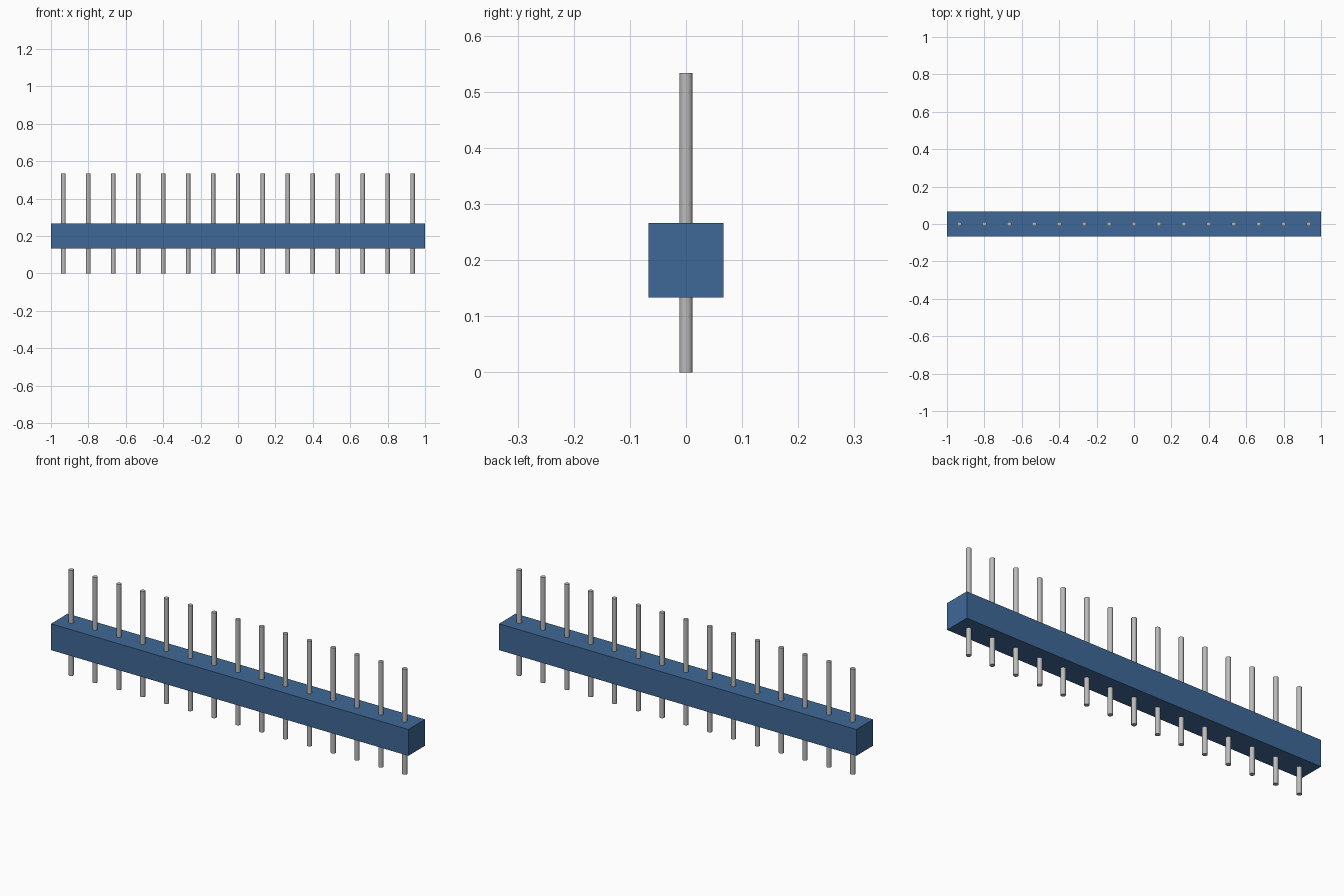
import bpy
import math

if "Cube" in bpy.data.objects:
    bpy.data.objects.remove(bpy.data.objects["Cube"], do_unlink=True)

PIN_COUNT = 15
PITCH = 2.0 / PIN_COUNT
PIN_HEIGHT = 4 * PITCH
PIN_RADIUS = 0.012


def make_material(name, rgb):
    mat = bpy.data.materials.new(name)
    mat.use_nodes = True
    color = (*rgb, 1.0)
    mat.diffuse_color = color
    mat.node_tree.nodes["Principled BSDF"].inputs["Base Color"].default_value = color
    return mat


blue = make_material("blue plastic", (0.05, 0.14, 0.31))
grey = make_material("grey metal", (0.5, 0.5, 0.5))

# Long square housing bar
bpy.ops.mesh.primitive_cube_add(size=1, location=(0, 0, 1.5 * PITCH))
housing = bpy.context.object
housing.name = "housing"
housing.scale = (2.0, PITCH, PITCH)
bpy.ops.object.transform_apply(location=False, rotation=False, scale=True)
housing.data.materials.append(blue)

# Master pin, passing through the housing
bpy.ops.mesh.primitive_cylinder_add(
    vertices=16, radius=PIN_RADIUS, depth=PIN_HEIGHT,
    location=(-1 + PITCH / 2, 0, PIN_HEIGHT / 2))
pin = bpy.context.object
pin.name = "pin_1"
pin.data.materials.append(grey)
bpy.ops.object.shade_smooth_by_angle(angle=math.radians(40))

# Remaining pins share the master's mesh
for i in range(1, PIN_COUNT):
    copy = pin.copy()
    copy.name = f"pin_{i + 1}"
    copy.location.x = -1 + PITCH * (i + 0.5)
    bpy.context.collection.objects.link(copy)
